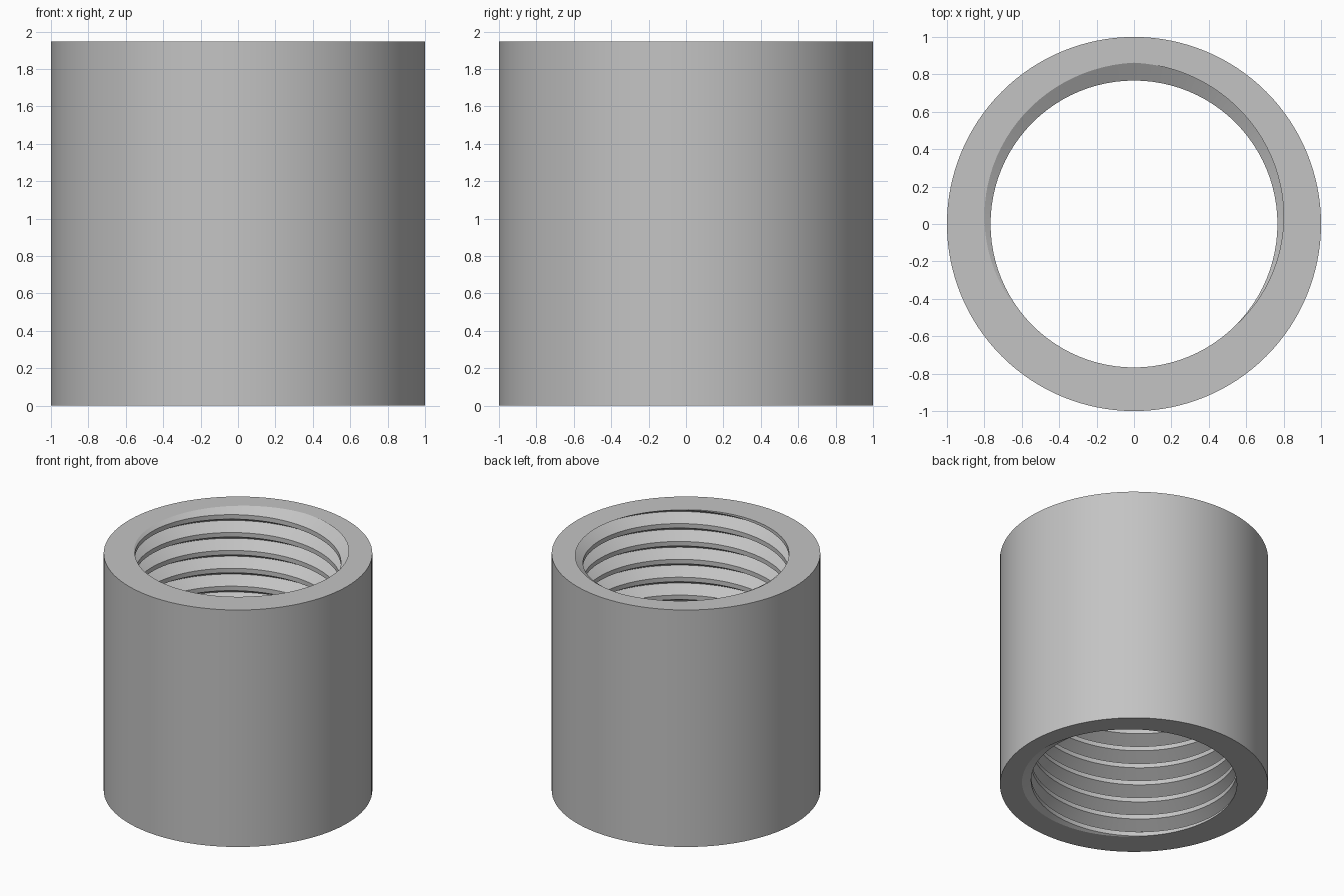
import bpy
import bmesh
import math

cube = bpy.data.objects.get("Cube")
if cube:
    bpy.data.objects.remove(cube, do_unlink=True)

HEIGHT = 1.947
OUTER = 1.0
MINOR = 0.767
PITCH = HEIGHT / 13.25
SEGS = 96
TURNS = 16

# Thread profile: (radius, height above the groove root), 60 degree flanks
ROOT = MINOR + PITCH * 0.375 * math.sqrt(3)
PROFILE = [(ROOT, 0), (MINOR, PITCH * 0.375), (MINOR, PITCH * 0.625)]


def ring_point(radius, angle, z):
    return (radius * math.cos(angle), radius * math.sin(angle), z)


bm = bmesh.new()

# Helical bore, one continuous strip that joins the turn above it
rows = []
for i in range(SEGS * TURNS + 1):
    angle = 2 * math.pi * i / SEGS
    z = PITCH * (i / SEGS - 1)
    rows.append([bm.verts.new(ring_point(r, angle, z + dz)) for r, dz in PROFILE])

for i in range(len(rows) - 1):
    a, b = rows[i], rows[i + 1]
    for k in range(2):
        bm.faces.new((a[k], a[k + 1], b[k + 1], b[k]))
    if i + 1 + SEGS < len(rows):
        bm.faces.new((a[2], rows[i + SEGS][0], rows[i + 1 + SEGS][0], b[2]))

# Cut the bore flat at both ends
for z, direction in ((0, -1), (HEIGHT, 1)):
    bmesh.ops.bisect_plane(
        bm, geom=bm.verts[:] + bm.edges[:] + bm.faces[:], dist=1e-5,
        plane_co=(0, 0, z), plane_no=(0, 0, direction), clear_outer=True)
bmesh.ops.remove_doubles(bm, verts=bm.verts[:], dist=1e-5)

# Outer wall
SIDES = 128
wall = []
for z in (0, HEIGHT):
    wall.append([bm.verts.new(ring_point(OUTER, 2 * math.pi * i / SIDES, z))
                 for i in range(SIDES)])
for i in range(SIDES):
    j = (i + 1) % SIDES
    bm.faces.new((wall[0][i], wall[0][j], wall[1][j], wall[1][i]))

# Flat end rings between the bore and the outer wall
for z in (0, HEIGHT):
    rim = [e for e in bm.edges if e.is_boundary
           and all(abs(v.co.z - z) < 1e-4 for v in e.verts)]
    bmesh.ops.triangle_fill(bm, edges=rim, use_beauty=True, normal=(0, 0, 1))

bmesh.ops.recalc_face_normals(bm, faces=bm.faces[:])

mesh = bpy.data.meshes.new("threaded_sleeve")
bm.to_mesh(mesh)
bm.free()
sleeve = bpy.data.objects.new("threaded_sleeve", mesh)
bpy.context.collection.objects.link(sleeve)

# Plain grey metal
colour = (0.55, 0.55, 0.55, 1)
metal = bpy.data.materials.new("grey_metal")
metal.use_nodes = True
metal.diffuse_color = colour
metal.node_tree.nodes["Principled BSDF"].inputs["Base Color"].default_value = colour
mesh.materials.append(metal)

bpy.ops.object.select_all(action="DESELECT")
sleeve.select_set(True)
bpy.context.view_layer.objects.active = sleeve
bpy.ops.object.shade_smooth_by_angle(angle=math.radians(25))
